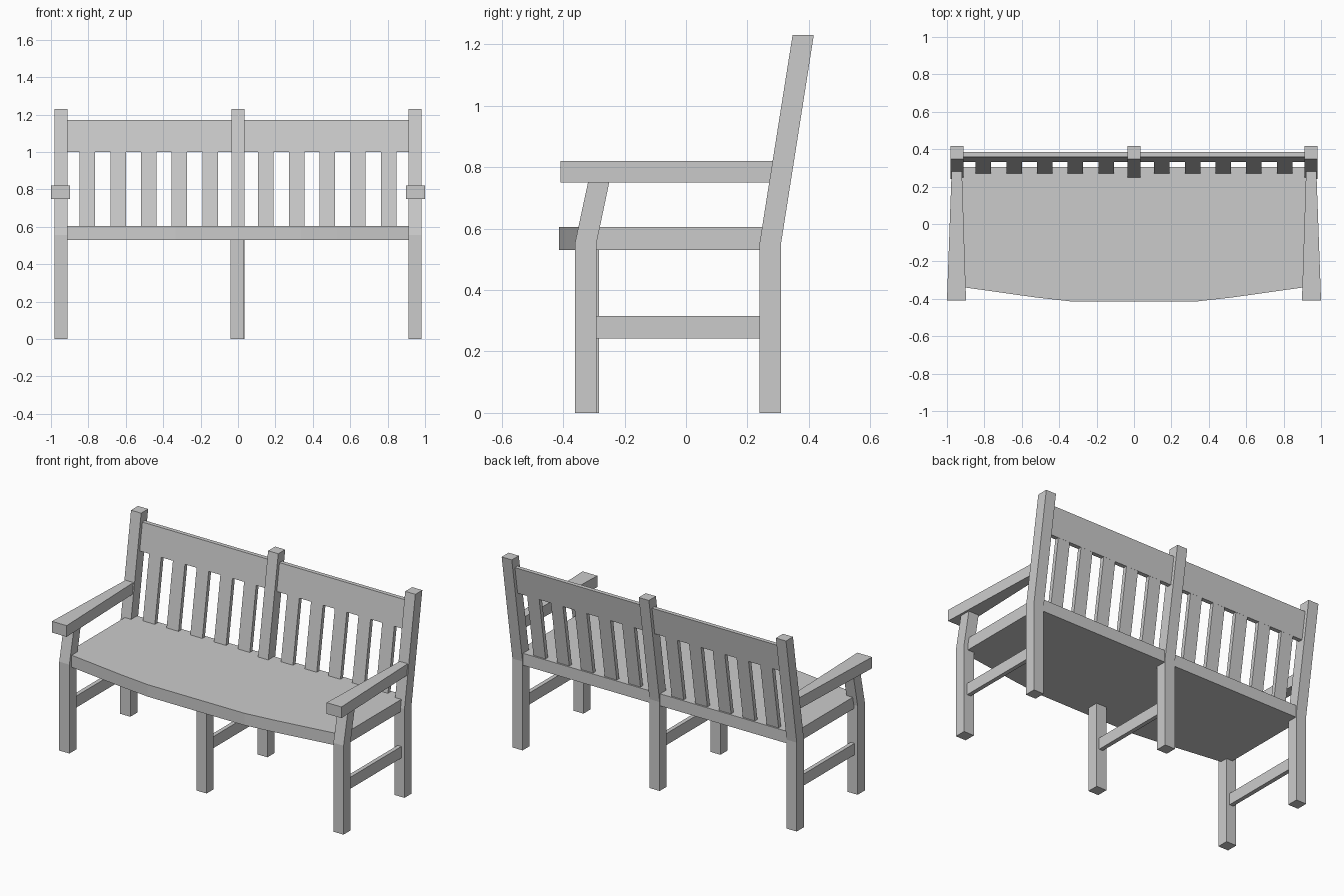
import bpy
import bmesh

cube = bpy.data.objects.get("Cube")
if cube:
    bpy.data.objects.remove(cube, do_unlink=True)

GREY = (0.6, 0.6, 0.6, 1.0)
mat = bpy.data.materials.new("plain grey")
mat.use_nodes = True
mat.diffuse_color = GREY
mat.node_tree.nodes["Principled BSDF"].inputs["Base Color"].default_value = GREY


def extrude(name, profile, axis, start, end):
    """Extrude a flat profile along x (profile in y, z) or z (profile in x, y)."""
    bm = bmesh.new()
    place = (lambda a, b: (start, a, b)) if axis == "x" else (lambda a, b: (a, b, start))
    face = bm.faces.new([bm.verts.new(place(a, b)) for a, b in profile])
    moved = bmesh.ops.extrude_face_region(bm, geom=[face])["geom"]
    shift = (end - start, 0, 0) if axis == "x" else (0, 0, end - start)
    bmesh.ops.translate(bm, vec=shift, verts=[v for v in moved if isinstance(v, bmesh.types.BMVert)])
    bmesh.ops.recalc_face_normals(bm, faces=bm.faces)
    mesh = bpy.data.meshes.new(name)
    bm.to_mesh(mesh)
    bm.free()
    mesh.materials.append(mat)
    obj = bpy.data.objects.new(name, mesh)
    bpy.context.collection.objects.link(obj)
    return obj


def bar(name, x, width, profile):
    return extrude(name, profile, "x", x - width / 2, x + width / 2)


def rect(a0, a1, b0, b1):
    return [(a0, b0), (a1, b0), (a1, b1), (a0, b1)]


POST = 0.07
SIDE = 0.947
BEND = 0.555
SLOPE = 0.158
SEAT_TOP = 0.605


def leaning(z0, z1, thick):
    """Profile of a back board that leans with the posts."""
    y0, y1 = (0.27 + SLOPE * (z - SEAT_TOP) for z in (z0, z1))
    return [(y0, z0), (y0 + thick, z0), (y1 + thick, z1), (y1, z1)]


# Back posts with a leaning upper half
back_post = [(0.24, 0), (0.31, 0), (0.31, BEND), (0.416, 1.23), (0.347, 1.23), (0.24, BEND)]
for name, x in (("right", -SIDE), ("middle", 0), ("left", SIDE)):
    bar(name + "_back_post", x, POST, back_post)
    # Low stretcher joining front and back legs
    bar(name + "_stretcher", x, 0.026, rect(-0.3, 0.25, 0.243, 0.315))

# Front legs, bent back above the seat to carry the arms
front_leg = [(-0.361, 0), (-0.291, 0), (-0.291, BEND), (-0.248, 0.76),
             (-0.317, 0.76), (-0.361, BEND)]
for name, s in (("right", -1), ("left", 1)):
    bar(name + "_front_leg", s * SIDE, POST, front_leg)
    # Arm rest, narrowing toward the back
    arm = [(s * 0.898, -0.408), (s, -0.408), (s * 0.975, 0.285), (s * 0.92, 0.285)]
    extrude(name + "_arm_rest", arm, "z", 0.75, 0.82)
bar("middle_front_leg", -0.004, POST, rect(-0.354, -0.284, 0, 0.55))

# Seat slab with a bowed front edge
half = [(0.335, -0.414), (0.53, -0.392), (0.955, -0.332), (0.955, 0.306)]
seat = half + [(-x, y) for x, y in reversed(half)]
extrude("seat", seat, "z", 0.53, SEAT_TOP)

# Top rail and slats of the back
for name, s in (("right", -1), ("left", 1)):
    bar(name + "_top_rail", s * SIDE / 2, SIDE, leaning(1.0, 1.17, 0.026))
    for i in range(5):
        bar(f"{name}_slat_{i + 1}", s * (0.149 + 0.164 * i), 0.083,
            leaning(SEAT_TOP - 0.01, 1.005, 0.0255))
